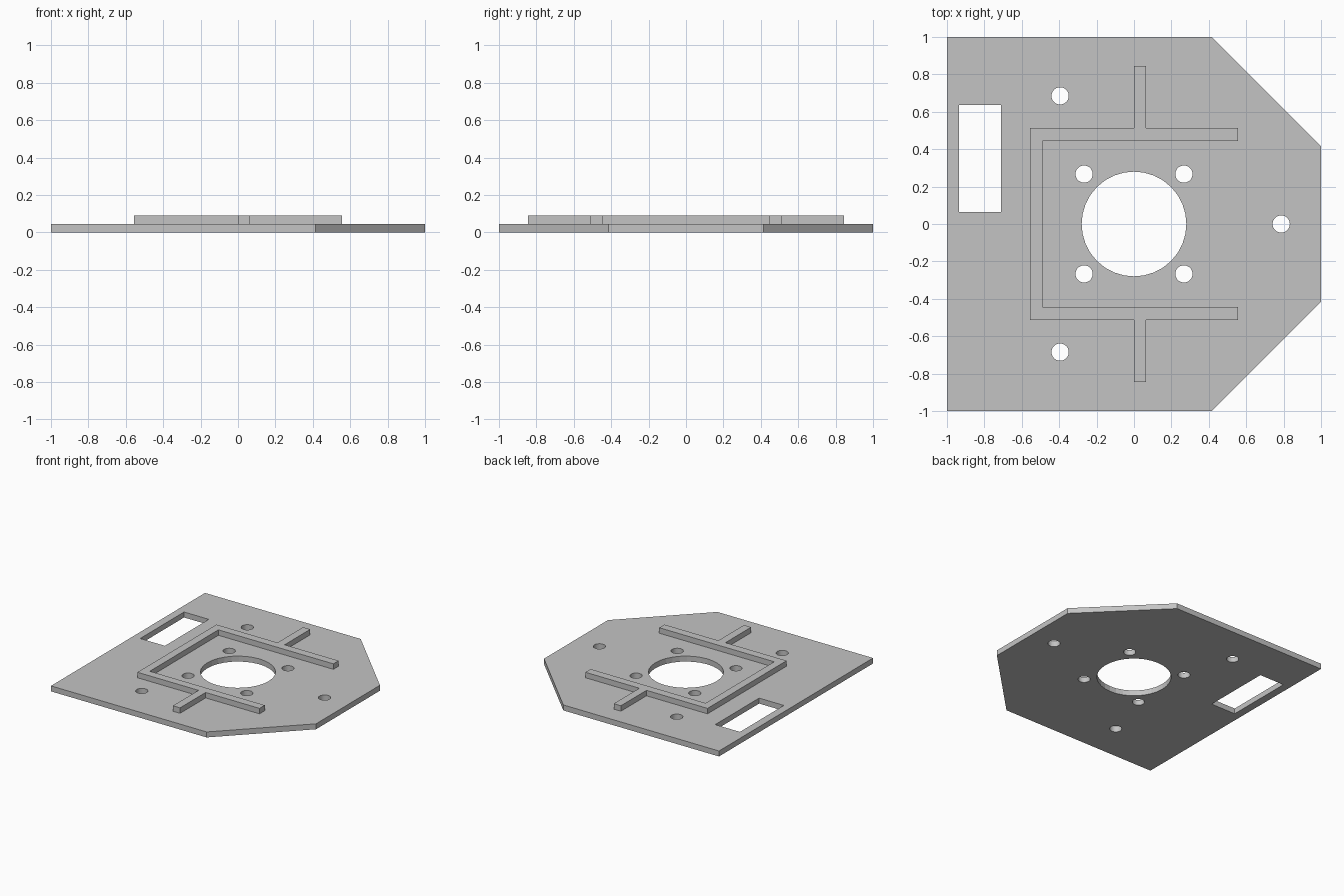
import bpy
import bmesh
from math import cos, sin, tau

cube = bpy.data.objects.get("Cube")
if cube:
    bpy.data.objects.remove(cube, do_unlink=True)

THICK = 0.045

grey = bpy.data.materials.new("light grey")
grey.use_nodes = True
colour = (0.55, 0.55, 0.55, 1)
grey.diffuse_color = colour
grey.node_tree.nodes["Principled BSDF"].inputs["Base Color"].default_value = colour


def circle(x, y, radius, sides=32):
    return [(x + radius * cos(tau * i / sides), y + radius * sin(tau * i / sides))
            for i in range(sides)]


def mirrored(half):
    """Close a half outline by mirroring it across y = 0."""
    return half + [(x, -y) for x, y in reversed(half)]


def slab(name, loops, bottom, height):
    """Fill an outline with holes and extrude it upwards."""
    bm = bmesh.new()
    edges = []
    for loop in loops:
        verts = [bm.verts.new((x, y, bottom)) for x, y in loop]
        edges += [bm.edges.new((v, verts[i - 1])) for i, v in enumerate(verts)]
    bmesh.ops.triangle_fill(bm, use_beauty=True, edges=edges, normal=(0, 0, 1))
    result = bmesh.ops.extrude_face_region(bm, geom=bm.faces[:], use_keep_orig=True)
    top = [g for g in result["geom"] if isinstance(g, bmesh.types.BMVert)]
    bmesh.ops.translate(bm, verts=top, vec=(0, 0, height))
    bmesh.ops.recalc_face_normals(bm, faces=bm.faces[:])
    mesh = bpy.data.meshes.new(name)
    bm.to_mesh(mesh)
    bm.free()
    mesh.materials.append(grey)
    obj = bpy.data.objects.new(name, mesh)
    bpy.context.collection.objects.link(obj)
    return obj


# Base plate with two clipped corners
outline = mirrored([(-1, 1), (0.415, 1), (1, 0.415)])

# Central bore, motor bolt holes, outer mounting holes and the cable slot
holes = [circle(0, 0, 0.28)]
holes += [circle(x, y, 0.046) for x in (-0.267, 0.267) for y in (-0.267, 0.267)]
holes += [circle(x, y, 0.046) for x, y in ((0.787, 0), (-0.395, 0.685), (-0.395, -0.685))]
holes.append([(-0.935, 0.065), (-0.71, 0.065), (-0.71, 0.635), (-0.935, 0.635)])
slab("base_plate", [outline] + holes, 0, THICK)

# Raised three-sided rib with a stub on each arm
rib = mirrored([(-0.49, 0.445), (0.555, 0.445), (0.555, 0.513), (0.065, 0.513),
                (0.065, 0.845), (0, 0.845), (0, 0.513), (-0.555, 0.513)])
slab("raised_rib", [rib], THICK, THICK)
